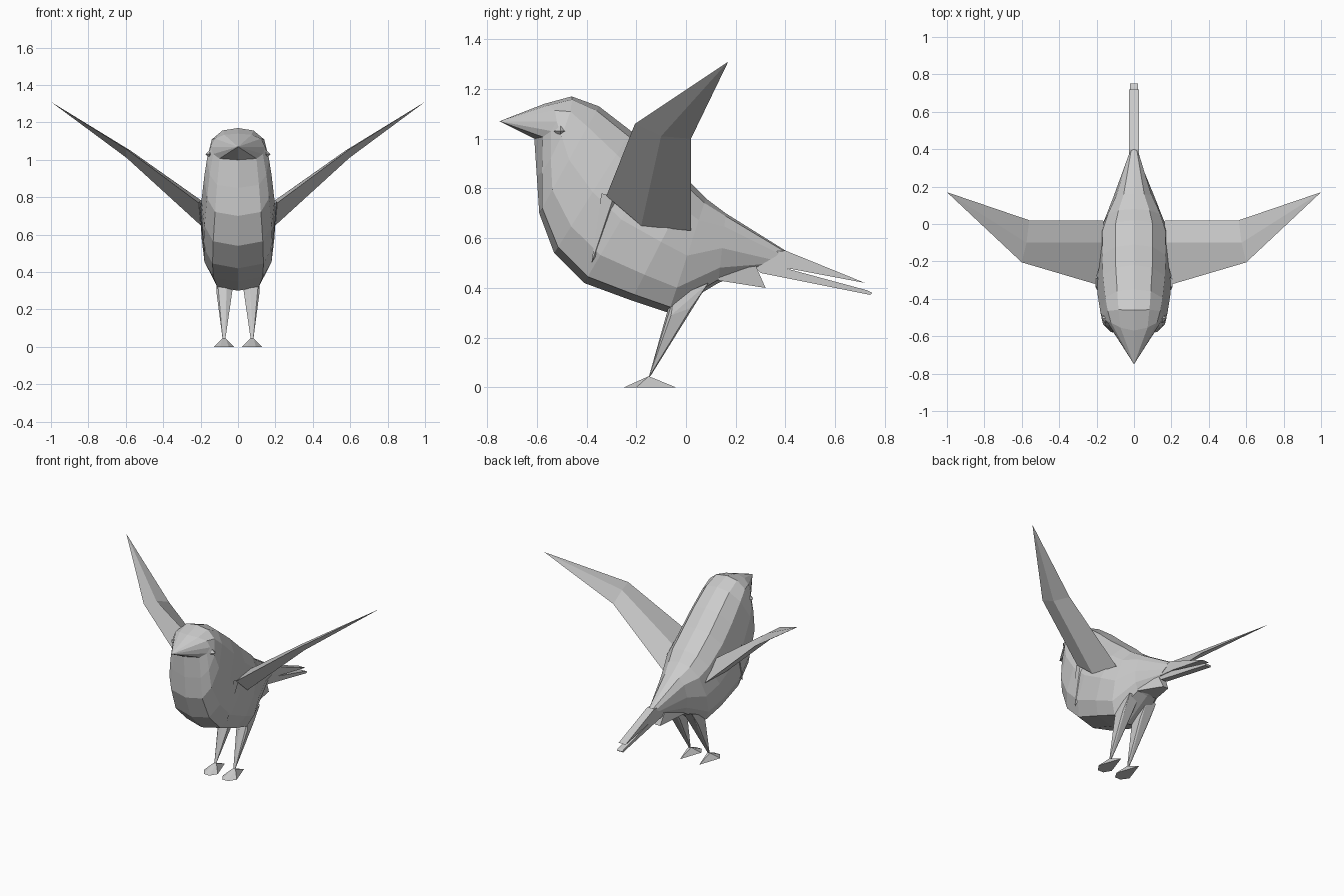
import bpy, bmesh
from mathutils import Vector

if "Cube" in bpy.data.objects:
    bpy.data.objects.remove(bpy.data.objects["Cube"])

grey = bpy.data.materials.new("plumage grey")
grey.diffuse_color = (0.6, 0.6, 0.6, 1)
grey.use_nodes = True
grey.node_tree.nodes["Principled BSDF"].inputs["Base Color"].default_value = grey.diffuse_color


def make(name, verts, faces=None, mirror=False):
    """Mesh from points; the convex hull is used when no faces are given."""
    bm = bmesh.new()
    vs = [bm.verts.new(v) for v in verts]
    if faces is None:
        bmesh.ops.convex_hull(bm, input=vs)
    else:
        for f in faces:
            bm.faces.new([vs[i] for i in f])
    if mirror:
        copy = bmesh.ops.duplicate(bm, geom=bm.verts[:] + bm.edges[:] + bm.faces[:])
        new = [g for g in copy["geom"] if isinstance(g, bmesh.types.BMVert)]
        bmesh.ops.scale(bm, vec=(-1, 1, 1), verts=new)
    bmesh.ops.recalc_face_normals(bm, faces=bm.faces[:])
    me = bpy.data.meshes.new(name)
    bm.to_mesh(me)
    bm.free()
    me.materials.append(grey)
    ob = bpy.data.objects.new(name, me)
    bpy.context.collection.objects.link(ob)
    return ob


def slab(name, profile, w):
    """Side profile (y, z) extruded across x."""
    n = len(profile)
    verts = [(s * w, y, z) for s in (-1, 1) for y, z in profile]
    faces = [tuple(range(n)), tuple(range(2 * n - 1, n - 1, -1))]
    faces += [(i, (i + 1) % n, n + (i + 1) % n, n + i) for i in range(n)]
    return make(name, verts, faces)


# body with head and beak: rings from crown/throat to tail root
# each ring: top (y, z), bottom (y, z), half width, backward sweep of the sides
rings = [
    ((-.57, 1.14), (-.61, 1.00), .145, .07),
    ((-.46, 1.17), (-.60, .85), .165, .03),
    ((-.35, 1.13), (-.59, .70), .18, .0),
    ((-.22, 1.03), (-.53, .54), .195, .0),
    ((-.11, .93), (-.41, .42), .20, .0),
    ((.02, .82), (-.22, .35), .195, .0),
    ((.08, .76), (-.07, .30), .165, .0),
    ((.16, .70), (.13, .42), .11, .0),
    ((.40, .55), (.28, .48), .03, .0),
]
half = [(0, 0), (.04, .5), (.19, .85), (.5, 1), (.78, .92), (.95, .68), (1, 0)]
section = half + [(t, -w) for t, w in half[-2:0:-1]]
n = len(section)
verts = []
for top, bot, hw, sweep in rings:
    for t, w in section:
        verts.append((w * hw, top[0] + (bot[0] - top[0]) * t + sweep * w * w,
                      top[1] + (bot[1] - top[1]) * t))
faces = [(r * n + i, r * n + (i + 1) % n, (r + 1) * n + (i + 1) % n, (r + 1) * n + i)
         for r in range(len(rings) - 1) for i in range(n)]
tip = len(verts)
verts.append((0, -.75, 1.07))
faces += [(tip, (i + 1) % n, i) for i in range(n)]
faces.append(tuple(range((len(rings) - 1) * n, len(rings) * n)))
make("body", verts, faces)

# wings: diamond section at root and elbow, running to a point
wing = [(.21, -.32, .77), (.20, -.18, .65), (.165, .02, .63), (.15, -.10, .75),
        (.60, -.205, 1.06), (.595, -.10, 1.01), (.56, .02, 1.00), (.575, -.10, 1.05),
        (1.0, .17, 1.31)]
wing_faces = [(3, 2, 1, 0)]
wing_faces += [(i, (i + 1) % 4, 4 + (i + 1) % 4, 4 + i) for i in range(4)]
wing_faces += [(4 + i, 4 + (i + 1) % 4, 8) for i in range(4)]
make("wings", wing, wing_faces, mirror=True)

# shoulder feathers in front of each wing root
make("shoulder_feathers", [(.205, -.34, .78), (.21, -.29, .77), (.18, -.38, .50),
                           (.15, -.28, .66)], mirror=True)

# tail feathers and undertail wedge
slab("upper_tail", [(.27, .54), (.40, .55), (.72, .42), (.43, .475), (.28, .49)], .027)
slab("lower_tail", [(.27, .49), (.30, .46), (.74, .372), (.75, .38), (.73, .39), (.36, .49)], .022)
make("undertail", [(s * w, y, z) for s in (-1, 1) for w, y, z in
                   ((.08, .13, .43), (.07, .15, .55), (.03, .28, .49), (.02, .32, .40))])

# legs tapering down to the ankle
make("legs", [(.03, -.06, .30), (.115, -.06, .29), (.11, .02, .32), (.035, .02, .32),
              (.11, .09, .42), (.035, .09, .42), (.06, -.06, .36), (.11, -.05, .36),
              (.068, -.15, .04), (.082, -.15, .04), (.075, -.14, .05)], mirror=True)

# feet
make("feet", [(.05, -.25, 0), (.095, -.25, 0), (.13, -.20, 0), (.075, -.04, 0),
              (.02, -.20, 0), (.065, -.15, .045), (.085, -.15, .045)], mirror=True)

# eyes
c, r = Vector((.152, -.505, 1.03)), .022
make("eyes", [c + Vector(d) * r for d in ((1, 0, 0), (-1, 0, 0), (0, 1.2, 0),
              (0, -1.2, 0), (0, 0, 1), (0, 0, -1))], mirror=True)
